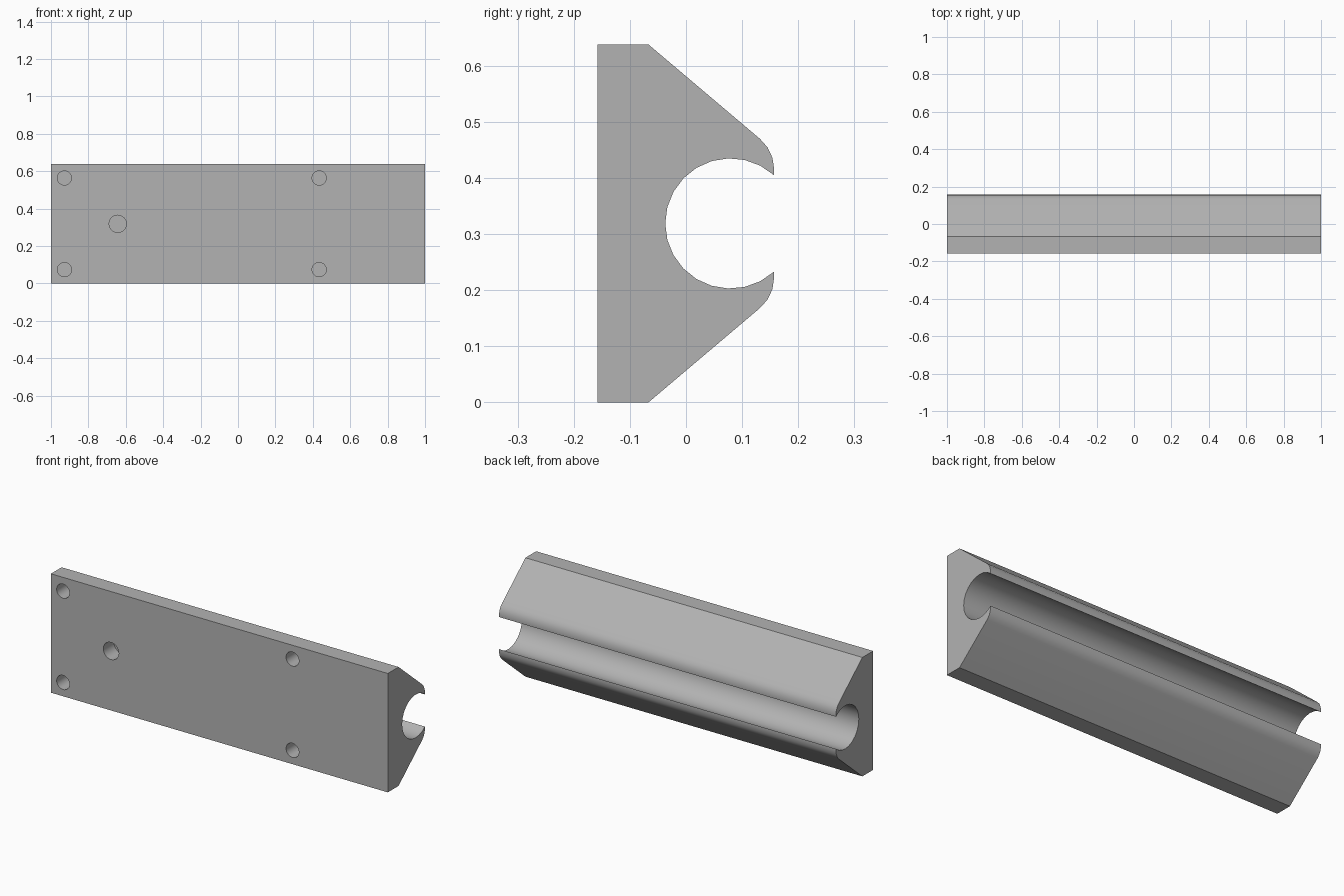
import bpy, bmesh
from math import sin, cos, radians, pi
from mathutils import Matrix, Vector

cube = bpy.data.objects.get("Cube")
if cube:
    bpy.data.objects.remove(cube, do_unlink=True)

HALF_LENGTH, HEIGHT, FRONT = 1.0, 0.638, -0.158
MID = HEIGHT / 2

grey = bpy.data.materials.new("plain_grey")
grey.use_nodes = True
grey.diffuse_color = (0.45, 0.45, 0.45, 1)
grey.node_tree.nodes["Principled BSDF"].inputs["Base Color"].default_value = (0.45, 0.45, 0.45, 1)


def make_object(name, bm):
    bmesh.ops.recalc_face_normals(bm, faces=bm.faces)
    mesh = bpy.data.meshes.new(name)
    bm.to_mesh(mesh)
    bm.free()
    mesh.materials.append(grey)
    obj = bpy.data.objects.new(name, mesh)
    bpy.context.collection.objects.link(obj)
    return obj


def arc(cy, cz, radius, start, end, steps):
    angles = [radians(start + (end - start) * i / steps) for i in range(steps + 1)]
    return [(cy + radius * cos(a), cz + radius * sin(a)) for a in angles]


# Rail cross-section: upper flank and rounded lip, mirrored below, joined by the channel
upper = [(FRONT, HEIGHT), (-0.067, HEIGHT)] + arc(0.087, 0.416, 0.07, 50, 0, 3)
lower = [(y, HEIGHT - z) for y, z in reversed(upper)]
channel = arc(0.079, MID, 0.116, 48, 312, 18)
profile = upper + channel + lower

# Rail body: cross-section extruded along its length
bm = bmesh.new()
end_face = bm.faces.new([bm.verts.new((-HALF_LENGTH, y, z)) for y, z in profile])
swept = bmesh.ops.extrude_face_region(bm, geom=[end_face], use_keep_orig=True)
moved = [v for v in swept["geom"] if isinstance(v, bmesh.types.BMVert)]
bmesh.ops.translate(bm, verts=moved, vec=(2 * HALF_LENGTH, 0, 0))
rail = make_object("channel_rail", bm)

# Blind screw holes in the flat mounting face
holes = [(x, MID + s * 0.245, 0.038) for x in (-0.928, 0.434) for s in (-1, 1)]
holes.append((-0.643, MID, 0.046))
DEPTH = 0.09
bm = bmesh.new()
for x, z, radius in holes:
    place = Matrix.Translation(Vector((x, FRONT, z))) @ Matrix.Rotation(pi / 2, 4, "X")
    bmesh.ops.create_cone(bm, cap_ends=True, segments=32, radius1=radius,
                          radius2=radius, depth=2 * DEPTH, matrix=place)
cutter = make_object("hole_cutter", bm)
cutter.hide_render = True

cut = rail.modifiers.new("screw_holes", "BOOLEAN")
cut.operation = "DIFFERENCE"
cut.solver = "EXACT"
cut.object = cutter
bpy.ops.object.select_all(action="DESELECT")
rail.select_set(True)
bpy.context.view_layer.objects.active = rail
bpy.ops.object.modifier_apply(modifier=cut.name)
bpy.data.objects.remove(cutter, do_unlink=True)

# Smooth channel, lips and holes with crisp corners
bpy.ops.object.shade_smooth_by_angle(angle=radians(30))
